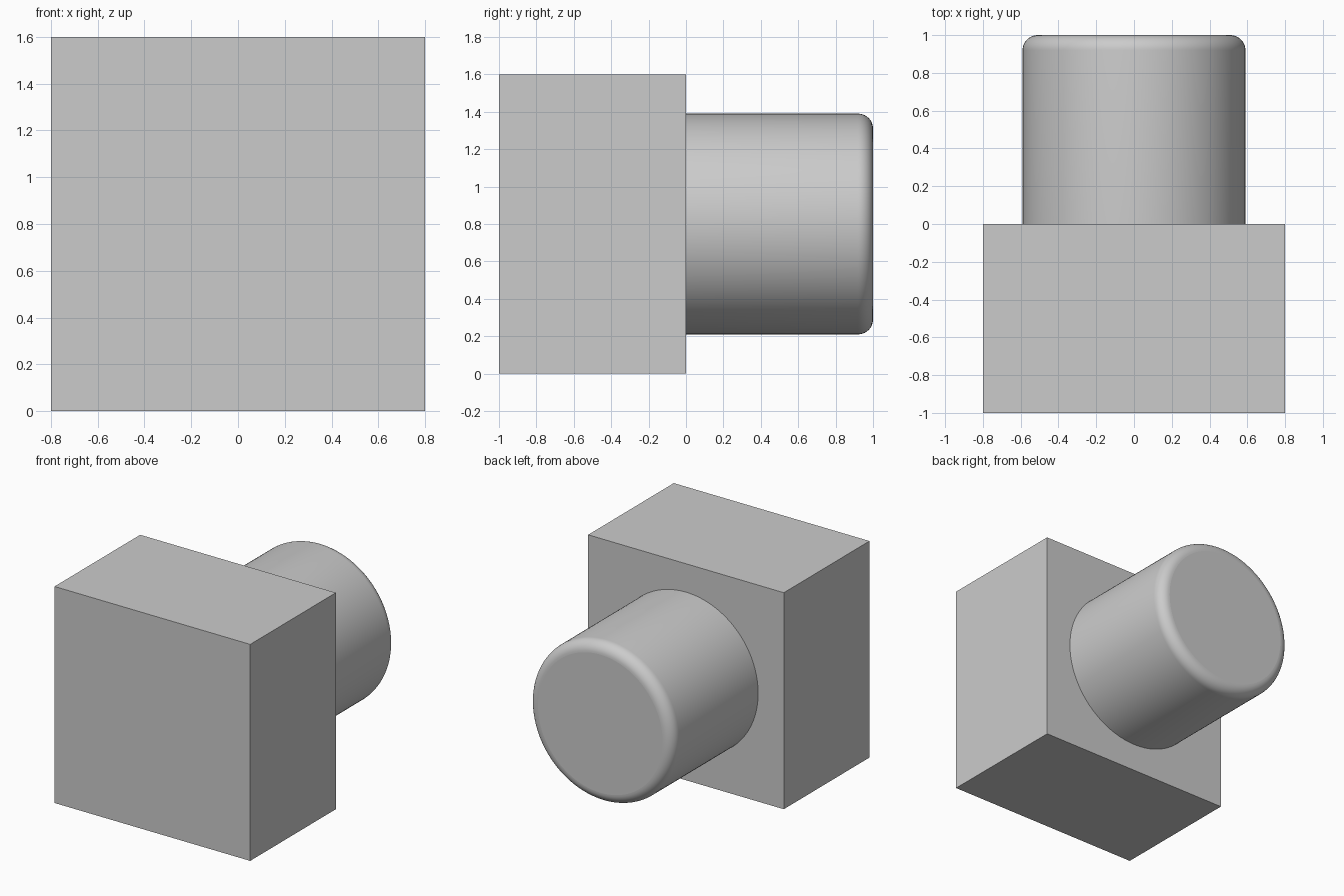
import bpy
import bmesh
from math import radians
from mathutils import Matrix

default_cube = bpy.data.objects.get("Cube")
if default_cube:
    bpy.data.objects.remove(default_cube, do_unlink=True)

# One plain grey material
GREY = (0.6, 0.6, 0.6, 1.0)
grey = bpy.data.materials.new("plain_grey")
grey.use_nodes = True
grey.diffuse_color = GREY
grey.node_tree.nodes["Principled BSDF"].inputs["Base Color"].default_value = GREY


def add_part(name, bm, location):
    mesh = bpy.data.meshes.new(name)
    bm.to_mesh(mesh)
    bm.free()
    mesh.materials.append(grey)
    part = bpy.data.objects.new(name, mesh)
    part.location = location
    bpy.context.collection.objects.link(part)
    return part


# Front block with sharp edges
bm = bmesh.new()
bmesh.ops.create_cube(bm, size=1, matrix=Matrix.Diagonal((1.6, 1.0, 1.6, 1)))
add_part("front_block", bm, (0, -0.5, 0.8))

# Round boss on the back, slightly sunk into the block
LENGTH, SINK, RADIUS, FILLET = 1.0, 0.02, 0.59, 0.08
bm = bmesh.new()
bmesh.ops.create_cone(
    bm, cap_ends=True, segments=128, radius1=RADIUS, radius2=RADIUS,
    depth=LENGTH + SINK, matrix=Matrix.Rotation(radians(-90), 4, "X"))

# Rounded rim at the far end
rim = [e for e in bm.edges if all(v.co.y > 0 for v in e.verts)]
bmesh.ops.bevel(bm, geom=rim, offset=FILLET, segments=10, profile=0.5,
                affect="EDGES", clamp_overlap=True)

# Smooth sides and rim, flat end discs
for face in bm.faces:
    face.smooth = len(face.verts) <= 4
add_part("round_boss", bm, (0, (LENGTH - SINK) / 2, 0.8))
